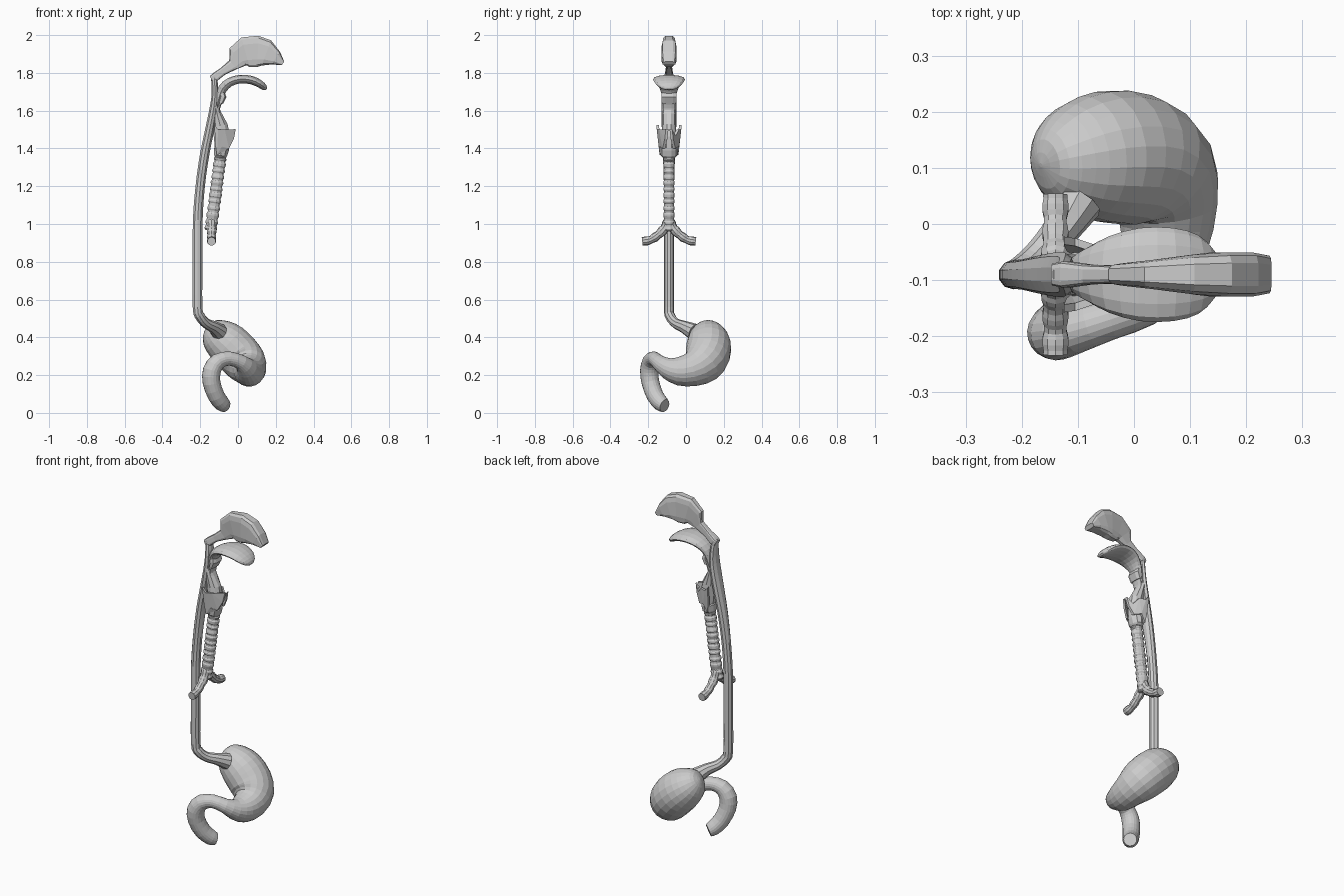
import bpy, bmesh, math
from mathutils import Vector, Quaternion

MID = -0.09  # symmetry plane of the upper organs


def catmull(p, steps):
    out = []
    for i in range(len(p) - 1):
        a, b, c, d = p[max(i - 1, 0)], p[i], p[i + 1], p[min(i + 2, len(p) - 1)]
        for s in range(steps):
            t = s / steps
            out.append([0.5 * (2 * q + (r - o) * t + (2 * o - 5 * q + 4 * r - u) * t * t
                        + (3 * q - o - 3 * r + u) * t ** 3) for o, q, r, u in zip(a, b, c, d)])
    return out + [list(p[-1])]


def finish(name, bm):
    bmesh.ops.recalc_face_normals(bm, faces=bm.faces[:])
    me = bpy.data.meshes.new(name)
    bm.to_mesh(me)
    bm.free()
    ob = bpy.data.objects.new(name, me)
    bpy.context.collection.objects.link(ob)
    return ob


def loft(name, pts, sides=12, steps=3, box=1.0, ring=0.0):
    """Skin ellipses (x, y, z, depth radius, side radius) along a smooth path."""
    if steps > 1:
        pts = catmull(pts, steps)
    pos = [Vector(p[:3]) for p in pts]
    bm = bmesh.new()
    loops, side, old = [], Vector((0, 1, 0)), None
    for i, p in enumerate(pts):
        tan = (pos[min(i + 1, len(pos) - 1)] - pos[max(i - 1, 0)]).normalized()
        if old is None:
            if abs(tan.y) > 0.8:
                side = Vector((1, 0, 0))
            side = (side - tan * side.dot(tan)).normalized()
        else:
            side = old.rotation_difference(tan) @ side
        old = tan
        nor = tan.cross(side)
        k = 1 + (ring if i % 4 in (1, 2) else 0)
        row = []
        for j in range(sides):
            a = math.tau * (j + 0.5) / sides
            c, s = math.cos(a), math.sin(a)
            c = math.copysign(abs(c) ** box, c)
            s = math.copysign(abs(s) ** box, s)
            row.append(bm.verts.new(pos[i] + k * (nor * c * max(p[3], .002) + side * s * max(p[4], .002))))
        loops.append(row)
    for a, b in zip(loops, loops[1:]):
        for j in range(sides):
            bm.faces.new((a[j], a[(j + 1) % sides], b[(j + 1) % sides], b[j]))
    bm.faces.new(loops[0])
    bm.faces.new(loops[-1])
    return finish(name, bm)


def mid(rows):
    return [(x, MID, z, d, w) for x, z, d, w in rows]


def tube(rows):
    return [(x, y, z, r, r) for x, y, z, r in rows]


# Nasal cavity: boxy, tall in front, narrowing to the rear passage
# rows: x, bottom z, top z, half width
nose = [(.238, 1.838, 1.862, .034), (.2, 1.838, 1.92, .04), (.15, 1.833, 1.978, .04),
        (.105, 1.83, 1.998, .036), (.04, 1.826, 1.992, .026), (.0, 1.82, 1.95, .02),
        (-.025, 1.812, 1.875, .016), (-.08, 1.787, 1.83, .018), (-.12, 1.755, 1.802, .024),
        (-.143, 1.755, 1.785, .02)]
loft("nasal_cavity", mid([(x, (a + b) / 2, (b - a) / 2, w) for x, a, b, w in nose]),
     sides=12, steps=1, box=0.5)

# Pharynx running down into the oesophagus
gullet = mid([(-.127, 1.79, .018, .02), (-.122, 1.7, .018, .036), (-.128, 1.62, .022, .04),
              (-.15, 1.5, .025, .038), (-.178, 1.36, .026, .032), (-.2, 1.2, .026, .027),
              (-.213, 1.02, .027, .026), (-.214, .8, .027, .026), (-.214, .56, .027, .026)])
gullet += [(-.2, -.083, .51, .027, .027), (-.17, -.055, .475, .027, .027),
           (-.13, -.01, .455, .033, .033), (-.1, .04, .43, .045, .045)]
loft("pharynx_and_oesophagus", gullet, sides=10, steps=3)

# Stomach continuing into the duodenum
loft("stomach_and_duodenum", tube([
    (-.166, .105, .452, .004), (-.158, .107, .446, .045), (-.138, .11, .432, .075),
    (-.105, .115, .405, .1), (-.055, .12, .365, .117), (0, .115, .31, .119),
    (.04, .085, .262, .112), (.058, .03, .23, .092), (.055, -.04, .222, .077),
    (.045, -.1, .238, .056), (.015, -.145, .268, .04), (-.045, -.17, .288, .037),
    (-.105, -.188, .273, .043), (-.138, -.195, .225, .048), (-.14, -.188, .16, .047),
    (-.115, -.163, .09, .045), (-.085, -.132, .05, .042), (-.068, -.113, .038, .035)]),
    sides=20, steps=2)

# Tongue: broad arched slab with a drooping tip
loft("tongue", mid([(-.108, 1.63, .012, .03), (-.1, 1.67, .02, .036), (-.082, 1.715, .025, .048),
                    (-.045, 1.75, .024, .068), (.01, 1.767, .023, .083), (.07, 1.762, .023, .083),
                    (.115, 1.742, .021, .07), (.14, 1.722, .016, .045), (.15, 1.712, .006, .015)]),
     sides=14, steps=2)

# Hyoid and epiglottis
loft("hyoid", mid([(-.082, 1.695, .012, .04), (-.08, 1.675, .02, .043), (-.092, 1.64, .014, .04)]),
     sides=8, steps=1, box=0.7)
loft("epiglottis", mid([(-.068, 1.675, .005, .018), (-.095, 1.635, .008, .034),
                        (-.105, 1.59, .01, .03), (-.085, 1.53, .01, .015)]), sides=8, steps=2)

# Larynx body with the flared lower ring
loft("larynx", mid([(-.122, 1.63, .014, .036), (-.11, 1.58, .026, .036), (-.094, 1.52, .042, .036),
                    (-.085, 1.46, .045, .04), (-.085, 1.405, .04, .042), (-.088, 1.395, .042, .046),
                    (-.092, 1.362, .036, .044), (-.092, 1.35, .03, .03)]), sides=10, steps=1)

# Thyroid cartilage: two plates meeting in a ridge at the front
outline = [(-.012, 1.502), (-.022, 1.45), (-.048, 1.4), (-.085, 1.41), (-.112, 1.365),
           (-.12, 1.42), (-.125, 1.525), (-.105, 1.5), (-.07, 1.5), (-.042, 1.465)]
for sign, label in ((1, "left"), (-1, "right")):
    bm = bmesh.new()
    rows = []
    for thick in (0, .014):
        rows.append([bm.verts.new((x, MID + sign * (.003 + thick + min(.05, (-.012 - x) * .65)
                     * (1 - (1.52 - z) * 2.2)), z)) for x, z in outline])
    n = len(outline)
    for j in range(n):
        bm.faces.new((rows[0][j], rows[0][(j + 1) % n], rows[1][(j + 1) % n], rows[1][j]))
    caps = [bm.faces.new(r) for r in rows]
    bmesh.ops.triangulate(bm, faces=caps)
    finish("thyroid_plate_" + label, bm)

# Trachea with cartilage rings
N = 52
line = catmull([(-.09, 1.375), (-.107, 1.25), (-.125, 1.11), (-.145, .965)], 20)
trachea = [line[round(i * 60 / N)] for i in range(N + 1)]
loft("trachea", mid([(x, z, .03, .027) for x, z in trachea]), sides=12, steps=1, ring=0.16)

# Bronchi
for sign, label in ((1, "left"), (-1, "right")):
    loft("bronchus_" + label, tube([(-.14, MID + sign * y, z, r) for y, z, r in (
        (.004, 1.02, .022), (.025, .975, .024), (.06, .94, .022), (.1, .915, .021),
        (.142, .908, .023))]), sides=10, steps=4, ring=0.12)
